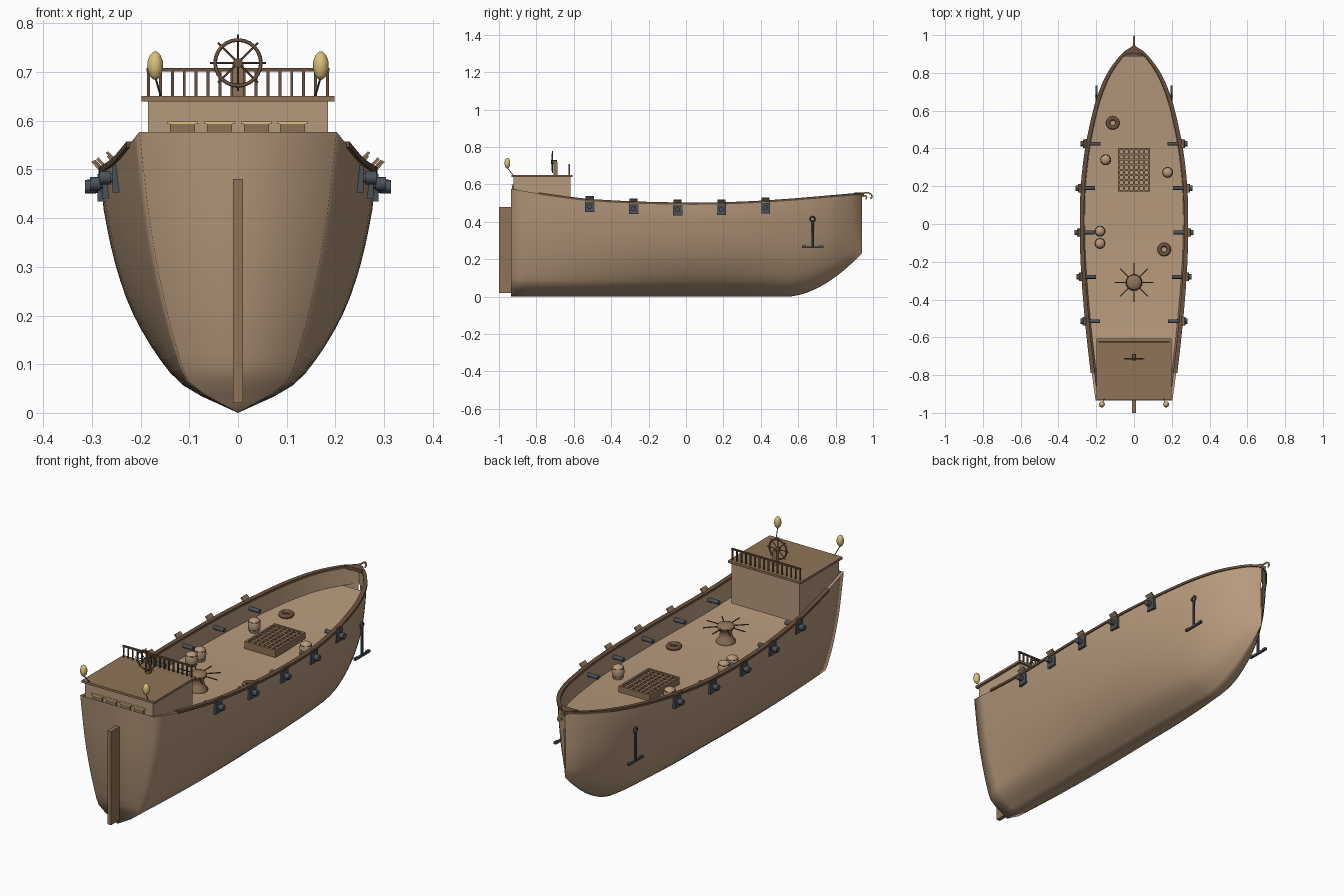
import bpy, bmesh, math
from mathutils import Vector

if "Cube" in bpy.data.objects:
    bpy.data.objects.remove(bpy.data.objects["Cube"])


def material(name, rgb):
    m = bpy.data.materials.new(name)
    m.diffuse_color = [(c / 255) ** 2.2 for c in rgb] + [1]
    m.use_nodes = True
    m.node_tree.nodes["Principled BSDF"].inputs["Base Color"].default_value = m.diffuse_color
    return m


PLANK = material("hull_plank", (181, 152, 123))
WOOD = material("brown_wood", (142, 115, 88))
DARK = material("dark_wood", (106, 82, 64))
IRON = material("dark_iron", (76, 82, 90))
GOLD = material("brass", (216, 190, 122))


def mesh_object(name, verts, faces, mat, smooth=None):
    me = bpy.data.meshes.new(name)
    me.from_pydata(verts, [], faces)
    bm = bmesh.new()
    bm.from_mesh(me)
    bmesh.ops.remove_doubles(bm, verts=bm.verts, dist=1e-5)
    bmesh.ops.recalc_face_normals(bm, faces=bm.faces)
    bm.to_mesh(me)
    bm.free()
    ob = bpy.data.objects.new(name, me)
    bpy.context.collection.objects.link(ob)
    return finish(ob, name, mat, smooth)


def finish(ob, name, mat, smooth=None):
    ob.name = name
    ob.data.materials.append(mat)
    if smooth:
        bpy.ops.object.select_all(action='DESELECT')
        ob.select_set(True)
        bpy.context.view_layer.objects.active = ob
        bpy.ops.object.shade_smooth_by_angle(angle=math.radians(smooth))
    return ob


def box(name, loc, size, mat, rot=(0, 0, 0)):
    bpy.ops.mesh.primitive_cube_add(size=1, location=loc, rotation=rot)
    ob = bpy.context.object
    ob.scale = size
    return finish(ob, name, mat)


def rod(name, a, b, r, mat, sides=8, r2=None):
    a, b = Vector(a), Vector(b)
    bpy.ops.mesh.primitive_cone_add(vertices=sides, radius1=r, radius2=r if r2 is None else r2,
                                    depth=(b - a).length, location=(a + b) / 2)
    ob = bpy.context.object
    ob.rotation_euler = (b - a).to_track_quat('Z', 'Y').to_euler()
    return finish(ob, name, mat, 40)


def ring(name, loc, R, r, mat, rot=(0, 0, 0), n=24):
    bpy.ops.mesh.primitive_torus_add(major_radius=R, minor_radius=r, major_segments=n,
                                     minor_segments=8, location=loc, rotation=rot)
    return finish(bpy.context.object, name, mat, 60)


def lathe(name, loc, profile, mat, n=16):
    verts = [(loc[0] + r * math.cos(2 * math.pi * i / n), loc[1] + r * math.sin(2 * math.pi * i / n), loc[2] + z)
             for r, z in profile for i in range(n)]
    faces = [(k * n + i, k * n + (i + 1) % n, (k + 1) * n + (i + 1) % n, (k + 1) * n + i)
             for k in range(len(profile) - 1) for i in range(n)]
    faces += [tuple(range(n)), tuple(range((len(profile) - 1) * n, len(profile) * n))]
    return mesh_object(name, verts, faces, mat, 65)


def interp(pts, x):
    """Smooth cubic interpolation through (x, value) points."""
    if x <= pts[0][0]:
        return pts[0][1]
    if x >= pts[-1][0]:
        return pts[-1][1]
    i = max(k for k in range(len(pts) - 1) if pts[k][0] <= x)
    (x0, y0), (x1, y1) = pts[i], pts[i + 1]
    slope = lambda j: ((pts[min(j + 1, len(pts) - 1)][1] - pts[max(j - 1, 0)][1]) /
                       (pts[min(j + 1, len(pts) - 1)][0] - pts[max(j - 1, 0)][0]))
    h, t = x1 - x0, (x - x0) / (x1 - x0)
    return ((2 * t**3 - 3 * t**2 + 1) * y0 + (t**3 - 2 * t**2 + t) * h * slope(i)
            + (3 * t**2 - 2 * t**3) * y1 + (t**3 - t**2) * h * slope(i + 1))


# Hull lines: half breadth, sheer, keel and section shape
BEAM = [(-.935, .203), (-.8, .222), (-.5, .255), (-.2, .277), (0, .281), (.2, .276), (.4, .253),
        (.6, .211), (.7, .180), (.8, .135), (.88, .078), (.92, .038), (.94, .004)]
SHEER = [(-.935, .577), (-.8, .553), (-.5, .515), (0, .497), (.4, .507), (.94, .55)]
MID = [(0, 0), (.1, .345), (.2, .54), (.4, .76), (.6, .89), (.8, .97), (.9, .995), (1, 1)]
STERN = [(0, 0), (.1, .47), (.2, .595), (.4, .745), (.65, .88), (1, 1)]


def beam(y): return interp(BEAM, y)
def sheer(y): return interp(SHEER, y)
def keel(y): return .23 * max(0, (y - .54) / .4) ** 1.8
def deck(y): return sheer(y) - .086


def half_width(y, z):
    t = max(0, min(1, (z - keel(y)) / (sheer(y) - keel(y))))
    k = max(0, min(1, -y / .935))
    return beam(y) * (interp(MID, t) * (1 - k) + interp(STERN, t) * k)


STATIONS = [-.935 + i * 1.475 / 20 for i in range(20)] + [.54 + i * .025 for i in range(17)]

# Hull shell, softly shaded round the transom edge, with a sharp stem
N = 16
verts, faces = [], []
for y in STATIONS:
    for j in range(-N, N + 1):
        z = keel(y) + (sheer(y) - keel(y)) * (abs(j) / N) ** 1.3
        verts.append((math.copysign(half_width(y, z), j), y, z))
M = 2 * N + 1
for i in range(len(STATIONS) - 1):
    for j in range(M - 1):
        a = i * M + j
        faces.append((a, a + 1, a + M + 1, a + M))
faces += [(N - j, N + j, N + j + 1, N - j - 1) for j in range(1, N)] + [(N, N + 1, N - 1)]
hull = mesh_object("hull", verts, faces, PLANK, 110)
for e in hull.data.edges:
    if all(hull.data.vertices[v].co.y > .935 for v in e.vertices):
        e.use_edge_sharp = True

# Deck, inner bulwarks and the rail strip on each side
inside = [y for y in STATIONS if y < .91]
verts = [(s * (half_width(y, deck(y)) - .008), y, deck(y)) for y in inside for s in (-1, 1)]
mesh_object("deck", verts, [(2 * i, 2 * i + 1, 2 * i + 3, 2 * i + 2) for i in range(len(inside) - 1)], PLANK, 40)
for s in (-1, 1):
    verts, faces = [], []
    for y in STATIONS:
        w, d = beam(y), half_width(y, deck(y))
        verts += [(s * w, y, sheer(y)), (s * max(w - .014, 0), y, sheer(y)), (s * max(d - .014, 0), y, deck(y))]
    for i in range(len(STATIONS) - 1):
        for k in range(2):
            a = 3 * i + k
            faces.append((a, a + 1, a + 4, a + 3))
    mesh_object("inner_bulwark", verts, faces, PLANK, 40)
    run = [y for y in STATIONS if y > -.85]
    verts, faces = [], []
    for y in run:
        for dx, dz in ((.006, -.006), (.006, .006), (-.016, .006), (-.016, -.006)):
            verts.append((s * max(beam(y) + dx, 0), y, sheer(y) + dz))
    for i in range(len(run) - 1):
        faces += [(4 * i + k, 4 * i + (k + 1) % 4, 4 * i + 4 + (k + 1) % 4, 4 * i + 4 + k) for k in range(4)]
    faces += [(0, 1, 2, 3), tuple(range(len(verts) - 4, len(verts)))]
    mesh_object("gunwale_rail", verts, faces, DARK)
tri = [(-.05, .9), (.05, .9), (0, .953)]
mesh_object("breast_hook", [(x, y, z) for z in (.54, .557) for x, y in tri],
            [(0, 1, 2), (3, 4, 5), (0, 1, 4, 3), (1, 2, 5, 4), (2, 0, 3, 5)], DARK)

# Rudder
box("rudder", (0, -.966, .25), (.02, .068, .46), WOOD)

# Stern cabin, roof and windows
box("cabin", (0, -.77, .5275), (.37, .305, .225), PLANK)
box("cabin_roof", (0, -.77, .645), (.396, .325, .011), WOOD)
for x in (-.114, -.038, .038, .112):
    box("stern_window", (x, -.92, .58), (.052, .018, .026), WOOD)
    box("window_trim", (x, -.921, .596), (.064, .022, .006), GOLD)

# Roof railing
box("rail_top", (0, -.624, .705), (.376, .009, .007), DARK)
for i in range(16):
    box("baluster", (-.184 + i * .368 / 15, -.624, .677), (.006, .006, .054), DARK)

# Steering wheel
box("wheel_pedestal", (0, -.698, .685), (.022, .02, .07), WOOD)
ring("wheel_rim", (0, -.714, .719), .047, .0038, DARK, (math.pi / 2, 0, 0))
rod("wheel_hub", (0, -.722, .719), (0, -.69, .719), .01, DARK, 12)
for i in range(4):
    a = math.pi * i / 4
    v = Vector((math.cos(a), 0, math.sin(a))) * .058
    c = Vector((0, -.714, .719))
    rod("wheel_spoke", c - v, c + v, .002, DARK, 6)

# Stern lanterns
for s in (-1, 1):
    rod("lantern_bracket", (s * .158, -.925, .648), (s * .17, -.955, .69), .002, IRON, 6)
    lathe("lantern", (s * .17, -.955, .685), [(.004, 0), (.012, .008), (.016, .022), (.016, .036),
                                              (.011, .05), (.003, .057)], GOLD, 10)

# Cannons with their ports and raised lids
for y in (-.515, -.28, -.045, .19, .425):
    z = sheer(y) - .035
    w = half_width(y, z)
    for s in (-1, 1):
        box("gun_port", (s * w, y, z), (.016, .05, .056), IRON)
        box("port_lid", (s * (w + .008), y, z + .043), (.006, .044, .032), WOOD, (0, s * .75, 0))
        rod("cannon_barrel", (s * (w - .07), y, z + .002), (s * (w + .03), y, z + .002), .010, IRON, 12)
        rod("cannon_muzzle", (s * (w + .012), y, z + .002), (s * (w + .034), y, z + .002), .014, IRON, 12)

# Capstan with bars
lathe("capstan", (0, -.31, deck(-.31)), [(.044, 0), (.044, .01), (.03, .025), (.027, .05), (.034, .068), (.041, .072),
                                         (.041, .08), (.034, .087), (.02, .091), (.006, .093)], WOOD)
for i in range(8):
    a = math.pi * i / 4
    d = Vector((math.cos(a), math.sin(a), 0))
    c = Vector((0, -.31, deck(-.31) + .077))
    rod("capstan_bar", c + d * .03, c + d * .104, .003, DARK, 6)

# Deck barrels with hoops
for x, y in ((-.15, .34), (.178, .273), (-.18, -.038), (-.18, -.103)):
    lathe("barrel", (x, y, deck(y)), [(.022, 0), (.027, .016), (.029, .033), (.027, .05), (.022, .06),
                                      (.012, .065), (.004, .067)], PLANK)
    for h in (.014, .052):
        ring("barrel_hoop", (x, y, deck(y) + h), .0258, .0018, DARK, n=16)

# Rope coils
for x, y in ((-.112, .535), (.16, -.135)):
    ring("rope_coil", (x, y, deck(y) + .008), .025, .011, DARK)

# Cargo hatch grating over the planks
zh = deck(.287)
for s in (-1, 1):
    box("hatch_side", (s * .079, .287, zh + .018), (.01, .232, .036), WOOD)
    box("hatch_end", (0, .287 + s * .111, zh + .018), (.168, .01, .036), WOOD)
for i in range(5):
    box("grating_long", (-.052 + i * .026, .287, zh + .028), (.011, .22, .012), WOOD)
for i in range(7):
    box("grating_cross", (0, .205 + i * .0273, zh + .028), (.156, .011, .011), WOOD)

# Anchors hung on the bow sides
for s in (-1, 1):
    x, y = s * .199, .677
    rod("anchor_shank", (x, y, .26), (x, y, .403), .007, IRON)
    ring("anchor_ring", (x, y, .414), .013, .004, IRON, (0, math.pi / 2, 0), 16)
    box("anchor_arm", (x, y, .264), (.01, .1, .01), IRON)
    for e in (-1, 1):
        box("anchor_fluke", (x, y + e * .046, .266), (.012, .022, .012), IRON)

# Brass scroll at the stem head
path = [(0, .935, .548), (0, .957, .555), (0, .978, .554), (0, .992, .545), (0, .995, .532), (0, .986, .524)]
for a, b in zip(path, path[1:]):
    rod("stem_scroll", a, b, .004, GOLD, 8)
path = [(0, .94, .535), (0, .956, .541), (0, .967, .532), (0, .96, .52)]
for a, b in zip(path, path[1:]):
    rod("stem_curl", a, b, .004, GOLD, 8)
